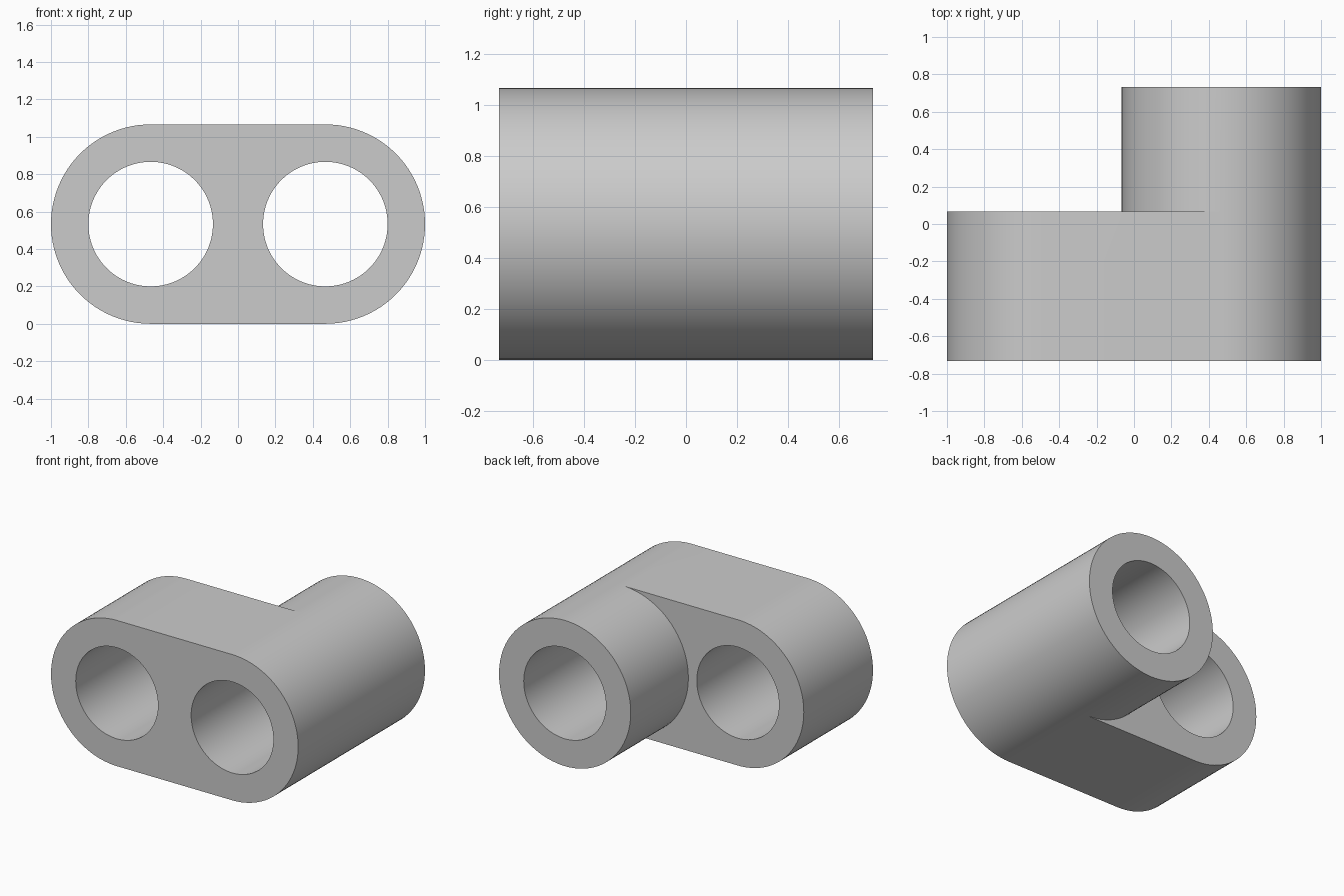
import bpy, bmesh
from math import cos, sin, pi, radians

if "Cube" in bpy.data.objects:
    bpy.data.objects.remove(bpy.data.objects["Cube"], do_unlink=True)

OUTER, BORE = 0.533, 0.333        # outer and hole radii
OFFSET = 0.467                    # distance of each bore from the centre
FRONT, STEP, BACK = -0.733, 0.067, 0.733
HALF = 48                         # segments in half a circle


def arc(cx, radius, start):
    """Half circle in the xz plane, both ends included."""
    return [(cx + radius * cos(start + pi * i / HALF),
             OUTER + radius * sin(start + pi * i / HALF)) for i in range(HALF + 1)]


def circle(cx, radius):
    return arc(cx, radius, -pi / 2) + arc(cx, radius, pi / 2)[1:-1]


def wall(bm, outline, y0, y1):
    """Closed band of quads following an outline from y0 to y1."""
    a, b = ([bm.verts.new((x, y, z)) for x, z in outline] for y in (y0, y1))
    for i in range(len(outline)):
        bm.faces.new((a[i - 1], a[i], b[i], b[i - 1]))


bm = bmesh.new()

# Rounded link body and the longer tube growing out of it
wall(bm, arc(OFFSET, OUTER, -pi / 2) + arc(-OFFSET, OUTER, pi / 2), FRONT, STEP)
wall(bm, circle(OFFSET, OUTER), STEP, BACK)

# Through bores
wall(bm, circle(OFFSET, BORE), FRONT, BACK)
wall(bm, circle(-OFFSET, BORE), FRONT, STEP)
bmesh.ops.remove_doubles(bm, verts=bm.verts[:], dist=1e-4)

# Flat end faces close the open outlines at each depth
for y in (FRONT, STEP, BACK):
    rim = [e for e in bm.edges if e.is_boundary
           and all(abs(v.co.y - y) < 1e-4 for v in e.verts)]
    bmesh.ops.triangle_fill(bm, edges=rim, use_beauty=True)
bmesh.ops.recalc_face_normals(bm, faces=bm.faces[:])

mesh = bpy.data.meshes.new("double_bore_link")
bm.to_mesh(mesh)
bm.free()
link = bpy.data.objects.new("double_bore_link", mesh)
bpy.context.collection.objects.link(link)

# Plain grey
grey = bpy.data.materials.new("light_grey")
grey.use_nodes = True
grey.diffuse_color = (0.6, 0.6, 0.6, 1)
grey.node_tree.nodes["Principled BSDF"].inputs["Base Color"].default_value = (0.6, 0.6, 0.6, 1)
mesh.materials.append(grey)

bpy.ops.object.select_all(action="DESELECT")
link.select_set(True)
bpy.context.view_layer.objects.active = link
bpy.ops.object.shade_smooth_by_angle(angle=radians(30))
